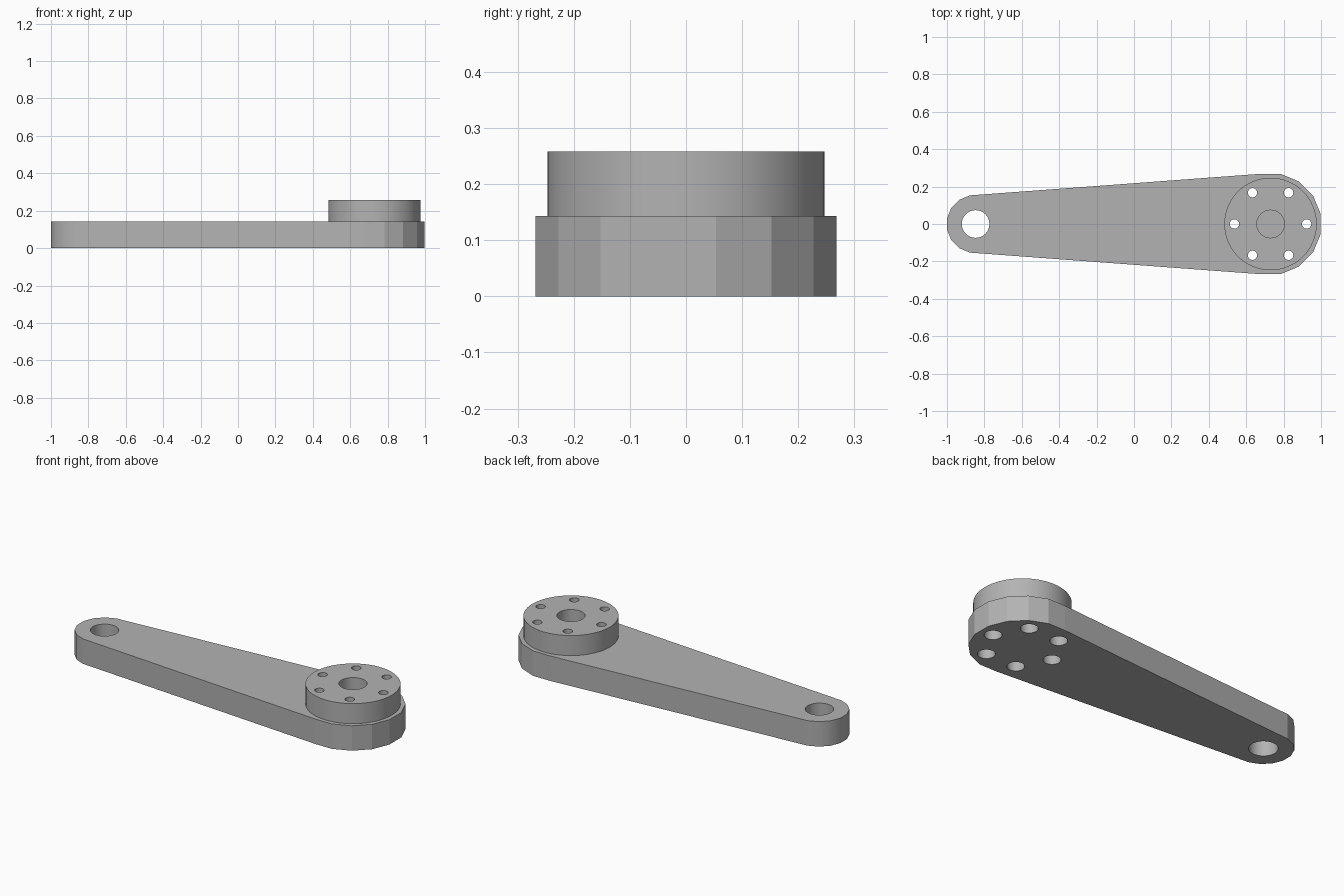
import bpy
import math

if "Cube" in bpy.data.objects:
    bpy.data.objects.remove(bpy.data.objects["Cube"])

ARM_TOP, HUB_TOP = 0.143, 0.258
HUB_X, PIVOT_X = 0.73, -0.847

grey = bpy.data.materials.new("grey metal")
grey.use_nodes = True
grey.diffuse_color = (0.45, 0.45, 0.45, 1)
grey.node_tree.nodes["Principled BSDF"].inputs["Base Color"].default_value = (0.45, 0.45, 0.45, 1)


def cylinder(name, x, y, radius, bottom, top, sides=48):
    bpy.ops.mesh.primitive_cylinder_add(
        vertices=sides, radius=radius, depth=top - bottom,
        location=(x, y, (bottom + top) / 2))
    obj = bpy.context.object
    obj.name = name
    bpy.ops.object.transform_apply(location=True)
    return obj


def drill(obj, x, y, radius, bottom, top, sides=32):
    cutter = cylinder("cutter", x, y, radius, bottom, top, sides)
    cutter.hide_render = True
    mod = obj.modifiers.new("hole", "BOOLEAN")
    mod.operation = "DIFFERENCE"
    mod.solver = "EXACT"
    mod.object = cutter
    bpy.context.view_layer.objects.active = obj
    bpy.ops.object.modifier_apply(modifier=mod.name)
    bpy.data.objects.remove(cutter)


def finish(obj):
    obj.data.materials.clear()
    obj.data.materials.append(grey)
    bpy.ops.object.select_all(action="DESELECT")
    obj.select_set(True)
    bpy.context.view_layer.objects.active = obj
    bpy.ops.object.shade_smooth_by_angle(angle=math.radians(30))


def end_arc(x, radius, start):
    # Half of a sixteen-sided outline, extended just past the tangent points
    for i in range(10):
        a = math.radians(start + 22.5 * i)
        yield (x + radius * math.cos(a), radius * math.sin(a))


# Tapered arm: two rounded ends joined by straight sides
outline = list(end_arc(HUB_X, 0.2735, -101.25))
outline += list(end_arc(PIVOT_X, 0.156, 101.25))[:8]
n = len(outline)
verts = [(x, y, z) for z in (0, ARM_TOP) for x, y in outline]
faces = [tuple(reversed(range(n))), tuple(range(n, 2 * n))]
faces += [(i, (i + 1) % n, n + (i + 1) % n, n + i) for i in range(n)]
mesh = bpy.data.meshes.new("arm")
mesh.from_pydata(verts, [], faces)
arm = bpy.data.objects.new("arm", mesh)
bpy.context.collection.objects.link(arm)

# Round hub standing on the wide end, with a blind centre bore
hub = cylinder("hub", HUB_X, 0, 0.247, ARM_TOP, HUB_TOP, 64)
drill(hub, HUB_X, 0, 0.074, ARM_TOP - 0.1, HUB_TOP + 0.1)

# Pivot hole, then the ring of bolt holes, wider through the arm
drill(arm, PIVOT_X, 0, 0.074, -0.1, ARM_TOP + 0.1)
for i in range(6):
    a = math.radians(60 * i)
    x, y = HUB_X + 0.193 * math.cos(a), 0.193 * math.sin(a)
    drill(arm, x, y, 0.045, -0.1, ARM_TOP + 0.1)
    drill(hub, x, y, 0.025, ARM_TOP - 0.1, HUB_TOP + 0.1)

finish(arm)
finish(hub)

# Keep the wide end faceted and the long sides flat
for poly in arm.data.polygons:
    centre, normal = poly.center, poly.normal
    rim = math.hypot(centre.x - HUB_X, centre.y) > 0.255
    if abs(normal.z) < 0.5 and centre.x > PIVOT_X + 0.1 and rim:
        poly.use_smooth = False
